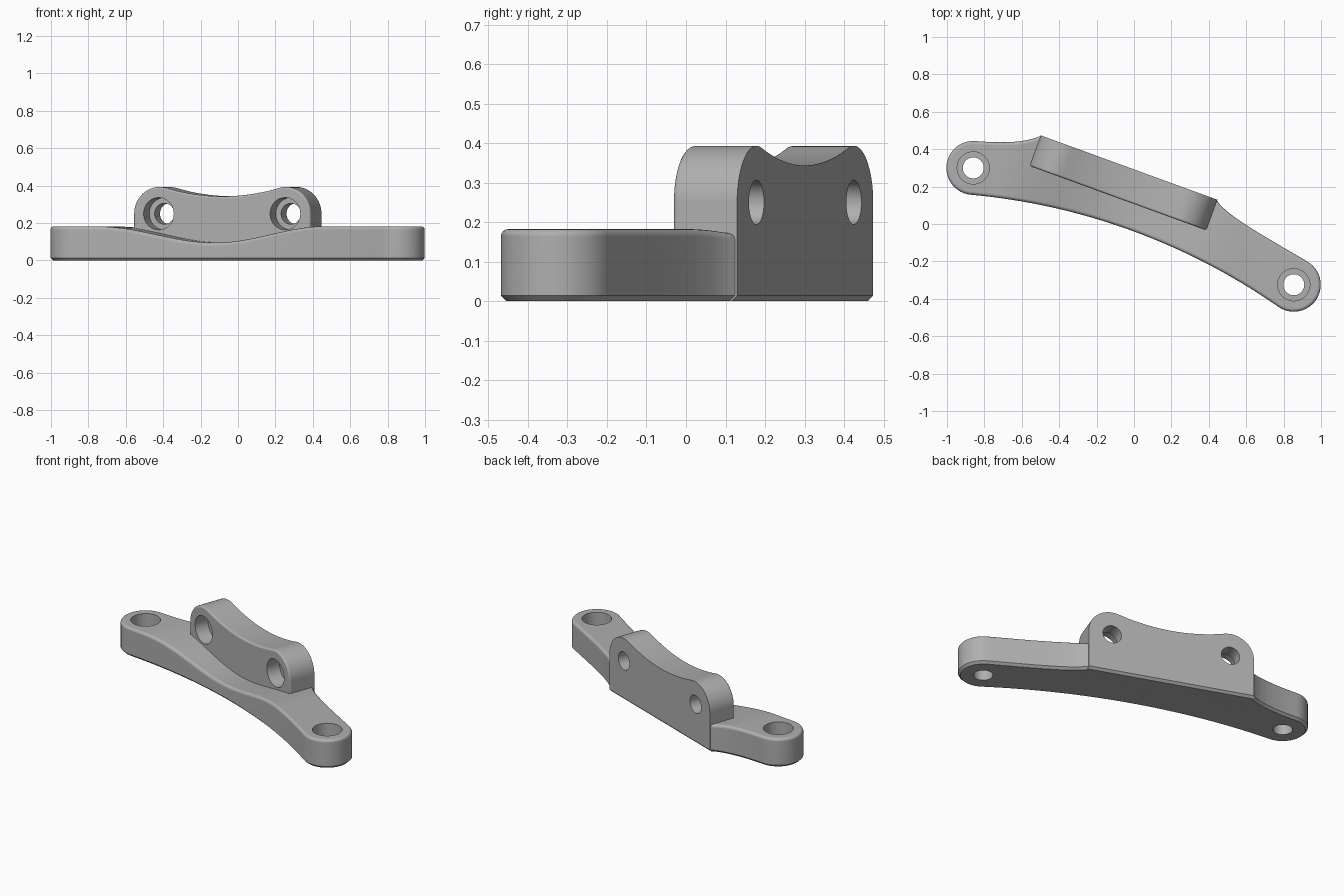
import bpy, bmesh
from math import sin, cos, pi, radians, atan2, sqrt
from mathutils import Vector, Matrix
from mathutils.geometry import interpolate_bezier

cube = bpy.data.objects.get("Cube")
if cube:
    bpy.data.objects.remove(cube, do_unlink=True)

grey = bpy.data.materials.new("plain_grey")
grey.use_nodes = True
grey.diffuse_color = (0.43, 0.43, 0.43, 1)
grey.node_tree.nodes["Principled BSDF"].inputs["Base Color"].default_value = grey.diffuse_color

# Shared dimensions, in the bracket's own frame (x along its length, y to the back)
END_R = 0.144            # rounded base ends
HOLE_X = 0.912           # base holes at +-HOLE_X
MID = -0.13              # middle of flange and of the dip
BACK, FRONT = 0.287, 0.113
BORE_R, THROUGH_R = 0.086, 0.056


def arc(cx, cy, r, a0, a1, n):
    """Points on an arc, angles in degrees."""
    return [(cx + r * cos(radians(a0 + (a1 - a0) * i / n)),
             cy + r * sin(radians(a0 + (a1 - a0) * i / n))) for i in range(n + 1)]


def bezier(*pts):
    return [(p.x, p.y) for p in interpolate_bezier(*[Vector(p) for p in pts], 14)]


def prism(outline, place, low, high):
    """Closed solid from an outline; place maps (point, height) to 3D."""
    pts = []
    for p in outline:
        if not pts or (Vector(p) - Vector(pts[-1])).length > 1e-3:
            pts.append(p)
    bm = bmesh.new()
    a = [bm.verts.new(place(p, low)) for p in pts]
    b = [bm.verts.new(place(p, high)) for p in pts]
    bm.faces.new(a)
    bm.faces.new(b)
    for i in range(len(pts)):
        j = (i + 1) % len(pts)
        bm.faces.new((a[i], a[j], b[j], b[i]))
    bmesh.ops.recalc_face_normals(bm, faces=bm.faces)
    return bm


def bevel(bm, test, offset, segments):
    """Bevel the hard edges whose two ends both pass the test."""
    edges = [e for e in bm.edges
             if all(test(v.co) for v in e.verts) and e.calc_face_angle(0) > 0.8]
    bmesh.ops.bevel(bm, geom=edges, offset=offset, segments=segments,
                    profile=0.5, affect='EDGES', clamp_overlap=False)


def make_object(name, bm):
    me = bpy.data.meshes.new(name)
    bm.to_mesh(me)
    bm.free()
    me.materials.append(grey)
    ob = bpy.data.objects.new(name, me)
    bpy.context.collection.objects.link(ob)
    return ob


def activate(ob):
    bpy.ops.object.select_all(action='DESELECT')
    ob.select_set(True)
    bpy.context.view_layer.objects.active = ob


def drill(ob, centre, direction, radius, length):
    """Cut a round hole starting at centre and running along direction."""
    bm = bmesh.new()
    d = Vector(direction)
    turn = d.to_track_quat('Z', 'Y').to_matrix().to_4x4()
    bmesh.ops.create_cone(bm, cap_ends=True, segments=48, radius1=radius,
                          radius2=radius, depth=length,
                          matrix=Matrix.Translation(Vector(centre) + d * length / 2) @ turn)
    cutter = make_object("hole_cutter", bm)
    cutter.hide_render = True
    activate(ob)
    mod = ob.modifiers.new("hole", 'BOOLEAN')
    mod.operation = 'DIFFERENCE'
    mod.solver = 'EXACT'
    mod.object = cutter
    bpy.ops.object.modifier_apply(modifier=mod.name)
    bpy.data.objects.remove(cutter, do_unlink=True)


def finish(ob):
    """Smooth shading, then turn the part to its place."""
    activate(ob)
    bpy.ops.object.shade_smooth_by_angle(angle=radians(33))
    mod = ob.modifiers.new("even_shading", 'WEIGHTED_NORMAL')
    mod.keep_sharp = True
    ob.rotation_euler.z = radians(-20.03)
    ob.location = (-0.0025, -0.0125, 0)


# Base plate outline: concave front arc, round ends, flared back
front_mid = -0.025
reach = END_R + front_mid
D = (HOLE_X ** 2 - reach ** 2) / (2 * reach)
front_r = D + front_mid
tilt = atan2(HOLE_X, D) * 180 / pi
outline = arc(0, -D, front_r, 90 + tilt, 90 - tilt, 32)
outline += arc(HOLE_X, 0, END_R, -90 - tilt, 80, 24)
outline += bezier((0.937, 0.142), (0.62, 0.198), (0.44, 0.23), (0.372, 0.282))
outline += bezier((-0.634, 0.282), (-0.70, 0.222), (-0.80, 0.18), (-0.95, 0.139))
outline += arc(-HOLE_X, 0, END_R, 105, 270 + tilt, 24)[:-1]

# Base plate: sliced along its length so its top can dip in the middle
TOP, DIP, HALF = 0.182, 0.087, 0.64
bm = prism(outline, lambda p, h: (p[0], p[1], h), 0, TOP)
SLICES = 32
for i in range(SLICES + 1):
    x = MID - HALF + 2 * HALF * i / SLICES
    bmesh.ops.bisect_plane(bm, geom=bm.verts[:] + bm.edges[:] + bm.faces[:], dist=0.003,
                           plane_co=(x, 0, 0), plane_no=(1, 0, 0))
for v in bm.verts:
    t = (v.co.x - MID) / HALF
    if v.co.z > TOP / 2 and abs(t) < 1:
        v.co.z -= DIP * (1 + cos(pi * t)) / 2
bevel(bm, lambda c: c.z < 1e-5, 0.014, 1)
bevel(bm, lambda c: c.z > 0.05, 0.018, 4)
base = make_object("base_plate", bm)
for side in (-1, 1):
    drill(base, (side * HOLE_X, 0, 0.08), (0, 0, 1), BORE_R, 0.2)
    drill(base, (side * HOLE_X, 0, -0.1), (0, 0, 1), THROUGH_R, 0.4)
finish(base)

# Upright flange profile: two round ears joined by a shallow hollow
EAR_X, EAR_Z, EAR_R, HOLLOW_Z = 0.36, 0.25, 0.143, 0.343
rise = HOLLOW_Z - EAR_Z
hollow_r = (EAR_X ** 2 + rise ** 2 - EAR_R ** 2) / (2 * (EAR_R - rise))
lean = atan2(EAR_X, rise + hollow_r) * 180 / pi
width = EAR_X + EAR_R
profile = [(-width, 0), (width, 0)]
profile += arc(EAR_X, EAR_Z, EAR_R, 0, 90 + lean, 18)
profile += arc(0, HOLLOW_Z + hollow_r, hollow_r, -90 + lean, -90 - lean, 20)
profile += arc(-EAR_X, EAR_Z, EAR_R, 90 - lean, 180, 18)

bm = prism(profile, lambda p, h: (MID + p[0], h, p[1]), FRONT, BACK)
bevel(bm, lambda c: c.y > BACK - 0.01 and c.z < 1e-5, 0.014, 1)
bevel(bm, lambda c: c.y < FRONT + 1e-4, 0.012, 3)
flange = make_object("upright_flange", bm)
for side in (-1, 1):
    x = MID + side * EAR_X
    drill(flange, (x, FRONT + 0.09, EAR_Z), (0, -1, 0), BORE_R, 0.2)
    drill(flange, (x, BACK + 0.1, EAR_Z), (0, -1, 0), THROUGH_R, 0.4)
finish(flange)
